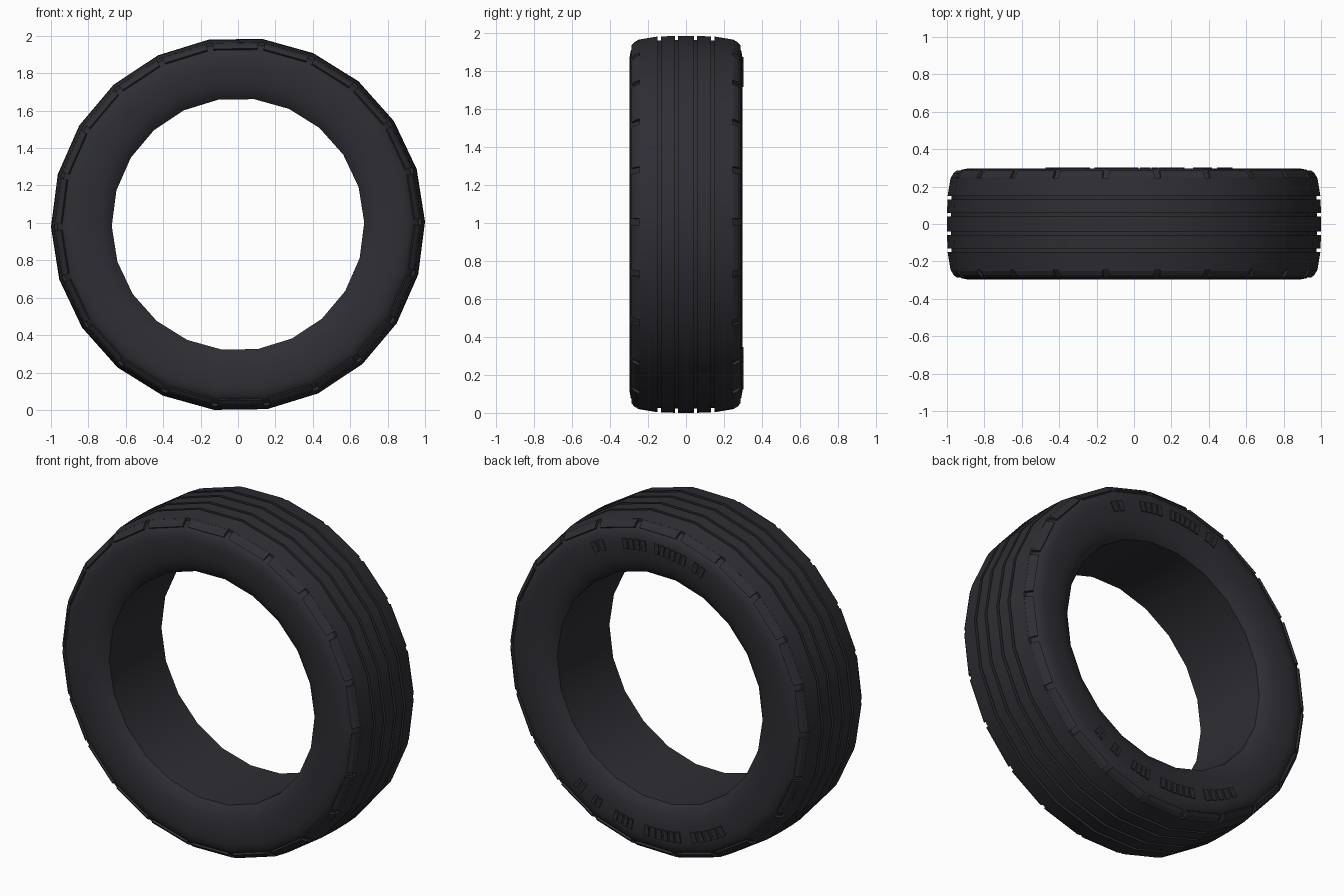
import bpy, bmesh, math

if "Cube" in bpy.data.objects:
    bpy.data.objects.remove(bpy.data.objects["Cube"], do_unlink=True)

SIDES = 22
TURN = math.radians(0.8)
STEP = 2 * math.pi / SIDES
CENTRE = 0.992

rubber = bpy.data.materials.new("dark rubber")
rubber.use_nodes = True
rubber.diffuse_color = (0.027, 0.027, 0.034, 1)
rubber.node_tree.nodes["Principled BSDF"].inputs["Base Color"].default_value = rubber.diffuse_color


def at(angle, y, r):
    return (r * math.cos(angle), y, CENTRE + r * math.sin(angle))


def finish(bm, name):
    bmesh.ops.recalc_face_normals(bm, faces=bm.faces)
    mesh = bpy.data.meshes.new(name)
    bm.to_mesh(mesh)
    bm.free()
    mesh.materials.append(rubber)
    obj = bpy.data.objects.new(name, mesh)
    bpy.context.collection.objects.link(obj)
    return obj


def skin(bm, rings, closed):
    """Join equal loops of points into a tube."""
    loops = [[bm.verts.new(p) for p in ring] for ring in rings]
    n = len(loops[0])
    pairs = list(zip(loops, loops[1:]))
    if closed:
        pairs.append((loops[-1], loops[0]))
    else:
        bm.faces.new(loops[0])
        bm.faces.new(loops[-1])
    for a, b in pairs:
        for i in range(n):
            j = (i + 1) % n
            bm.faces.new((a[i], a[j], b[j], b[i]))


# Tyre body: half profile from the bead out to the tread, then mirrored
half = [(0.245, 0.675), (0.267, 0.70), (0.284, 0.74), (0.294, 0.79), (0.297, 0.84),
        (0.297, 0.885), (0.291, 0.92), (0.275, 0.945), (0.245, 0.966), (0.245, 0.981)]
for y, r in ((0.14, 0.997), (0.05, 1.0)):
    w = 0.009
    half += [(y + w, r), (y + w, r - 0.022), (y - w, r - 0.022), (y - w, r)]
profile = half + [(-y, r) for y, r in reversed(half)]

bm = bmesh.new()
skin(bm, [[at(TURN + k * STEP, y, r) for y, r in profile] for k in range(SIDES)], True)
body = finish(bm, "tyre_body")
bpy.context.view_layer.objects.active = body
body.select_set(True)
bpy.ops.object.shade_smooth_by_angle(angle=math.radians(30))
body.select_set(False)

# Shoulder blocks: one per facet on each side, with slots between them
block = [(0.240, 0.981), (0.25, 0.980), (0.272, 0.967), (0.287, 0.949), (0.274, 0.940), (0.238, 0.962)]


def on_chord(k, t, y, r):
    a = at(TURN + k * STEP, y, r)
    b = at(TURN + (k + 1) * STEP, y, r)
    return tuple(p + (q - p) * t for p, q in zip(a, b))


for side, name in ((-1, "front_shoulder_blocks"), (1, "back_shoulder_blocks")):
    bm = bmesh.new()
    for k in range(SIDES):
        skin(bm, [[on_chord(k, t, side * y, r) for y, r in block] for t in (0.06, 0.94)], False)
    finish(bm, name)


# Raised plain ribs on the back sidewall, in groups (start x, end x, count)
def ribs(name, groups, r0, r1, sign):
    bm = bmesh.new()
    for x0, x1, count in groups:
        pitch = (x1 - x0) / count
        for i in range(count):
            x = x0 + (i + 0.5) * pitch
            mid = sign * math.acos(x / 0.85)
            d = abs(pitch) * 0.36 / 0.85
            skin(bm, [[at(mid + s * d, y, r) for y, r in
                       ((0.285, r0), (0.303, r0), (0.303, r1), (0.285, r1))]
                      for s in (-1, 1)], False)
    finish(bm, name)


ribs("upper_sidewall_ribs",
     [(0.41, 0.32, 2), (0.21, 0.05, 4), (0.0, -0.21, 6), (-0.25, -0.33, 2)], 0.82, 0.88, 1)
ribs("lower_sidewall_ribs",
     [(0.52, 0.46, 2), (0.41, 0.35, 2), (0.27, 0.14, 4), (0.07, -0.18, 6), (-0.24, -0.47, 5)],
     0.81, 0.87, -1)
